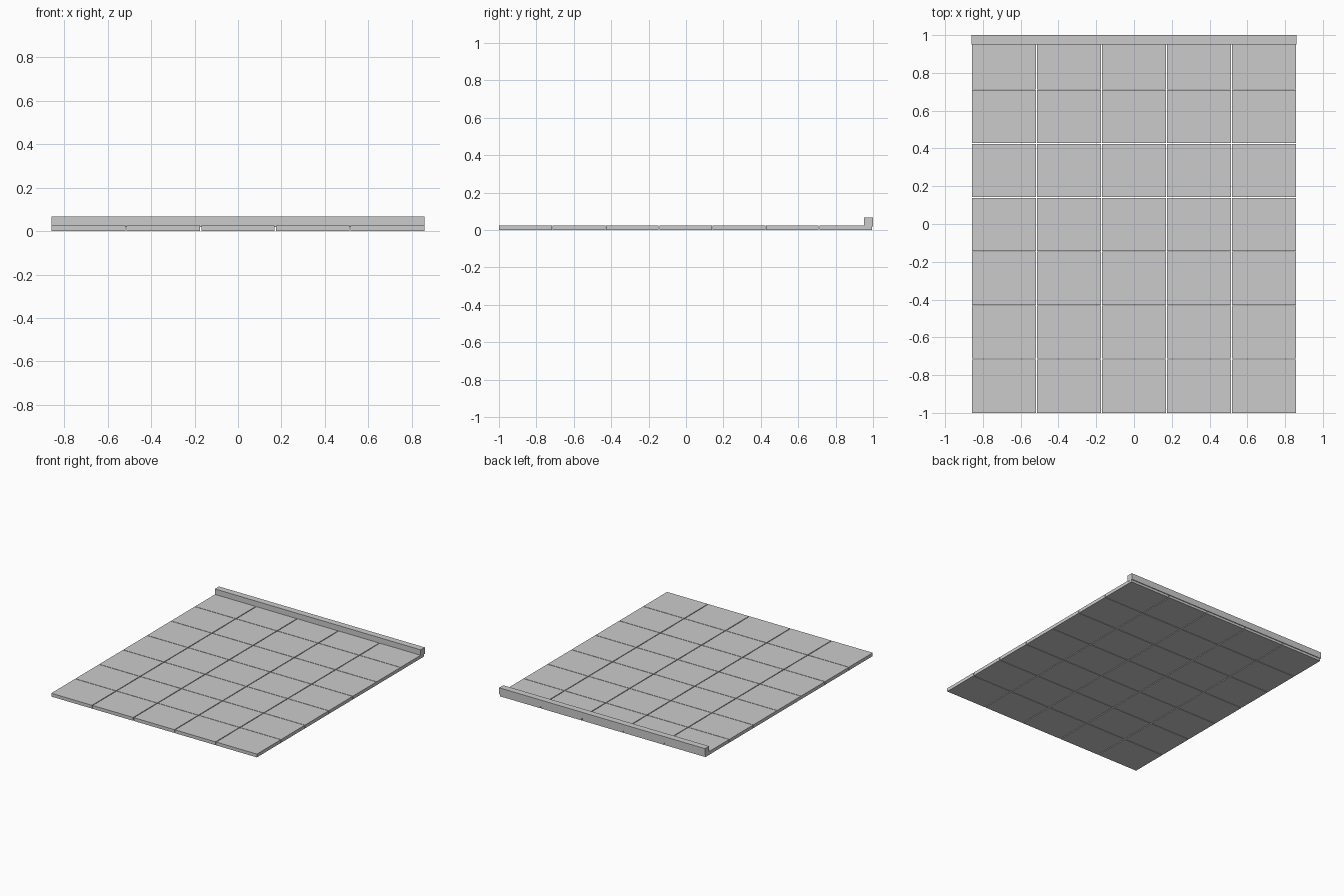
import bpy

if "Cube" in bpy.data.objects:
    bpy.data.objects.remove(bpy.data.objects["Cube"])

COLS, ROWS = 5, 7
W, D = 1.718, 2.0
PX, PY = W / COLS, 1.996 / ROWS
GAP_X, GAP_Y = 0.006, 0.004
TILE_H = 0.025


def box(name, x0, x1, y0, y1, z0, z1, chamfer=0.0):
    bpy.ops.mesh.primitive_cube_add(
        size=1, location=((x0 + x1) / 2, (y0 + y1) / 2, (z0 + z1) / 2))
    ob = bpy.context.object
    ob.name = name
    ob.scale = (x1 - x0, y1 - y0, z1 - z0)
    bpy.ops.object.transform_apply(location=False, rotation=False, scale=True)
    if chamfer:
        mod = ob.modifiers.new("edge", 'BEVEL')
        mod.width = chamfer
        mod.segments = 1
    return ob


# Grid of thin floor slabs separated by narrow joints
for r in range(ROWS):
    for c in range(COLS):
        x = -W / 2 + c * PX
        y = -D / 2 + r * PY
        box(f"floor_slab_{r}_{c}",
            x + (GAP_X / 2 if c else 0.001),
            x + PX - (GAP_X / 2 if c < COLS - 1 else 0.001),
            y + (GAP_Y / 2 if r else 0),
            y + PY - GAP_Y / 2, 0, TILE_H)

# Raised kerb along the back edge
box("back_kerb", -W / 2, W / 2, 0.951, 1.0, 0.018, 0.066)
